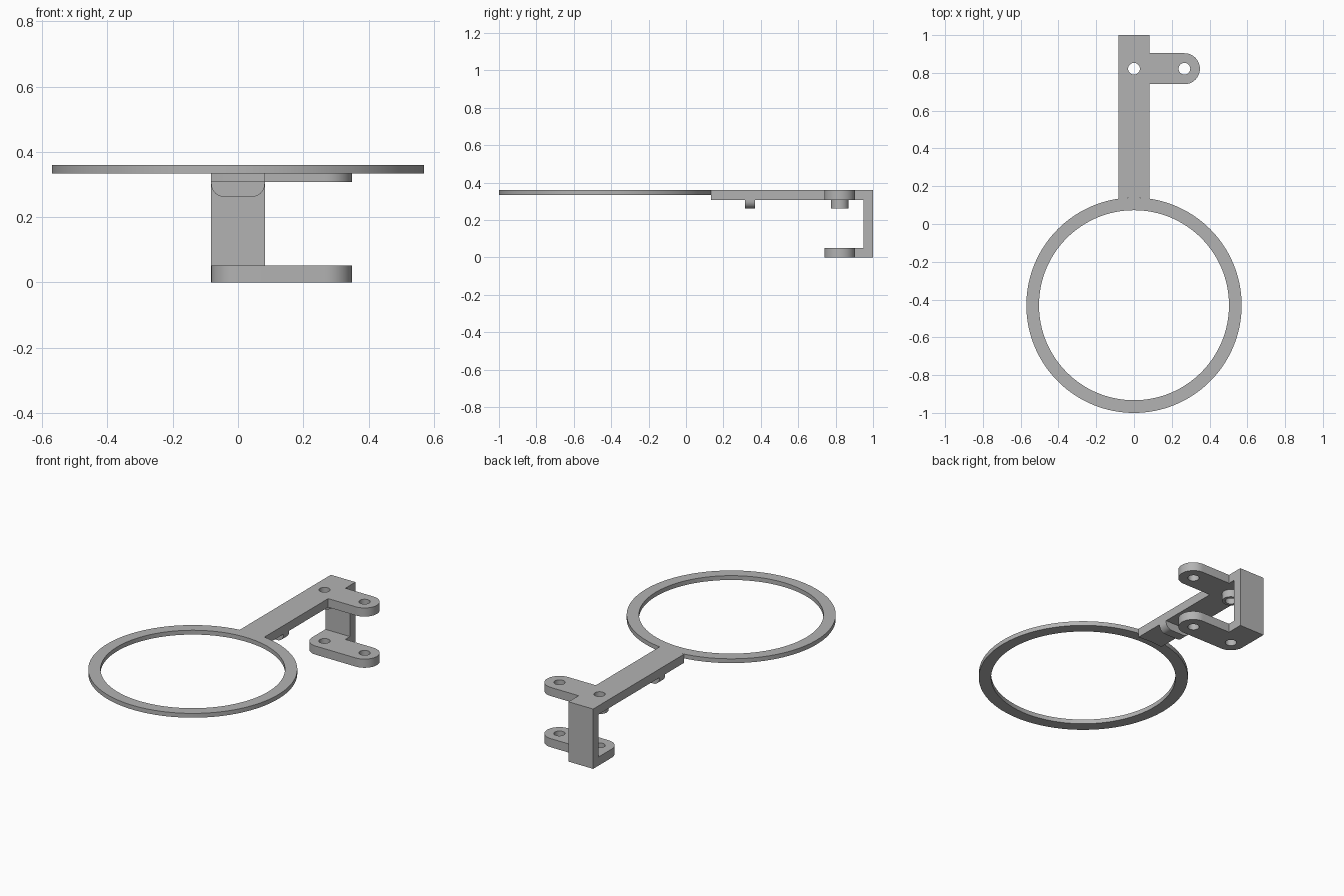
import bpy, bmesh
from math import pi, sin, cos, asin, radians

if "Cube" in bpy.data.objects:
    bpy.data.objects.remove(bpy.data.objects["Cube"], do_unlink=True)

grey = bpy.data.materials.new("plain grey")
grey.use_nodes = True
colour = (0.45, 0.45, 0.45, 1)
grey.diffuse_color = colour
grey.node_tree.nodes["Principled BSDF"].inputs["Base Color"].default_value = colour

# Main dimensions
HALF = 0.082            # half width of the arm and radius of the tab ends
TOP, PLATE = 0.36, 0.052
UNDER = TOP - PLATE     # underside of the arm
WALL = 0.948            # inner face of the back wall
PIN_Y, PIN_X, HOLE = 0.822, 0.267, 0.031
RING_Y, RING_OUT, RING_IN = -0.43, 0.57, 0.503


def arc(cx, cy, r, start, end, n=24):
    """Points along an arc, angles in degrees."""
    angles = [radians(start + (end - start) * i / n) for i in range(n + 1)]
    return [(cx + r * cos(a), cy + r * sin(a)) for a in angles]


def circle(cx, cy, r, n=32):
    return arc(cx, cy, r, 0, 360, n)[:-1]


def prism(name, loops, low, high, upright=False):
    """Extrude an outline with holes along z, or along y when upright."""
    curve = bpy.data.curves.new(name, "CURVE")
    curve.dimensions = "2D"
    curve.fill_mode = "BOTH"
    curve.extrude = (high - low) / 2
    for loop in loops:
        spline = curve.splines.new("POLY")
        spline.points.add(len(loop) - 1)
        for point, (x, y) in zip(spline.points, loop):
            point.co = (x, y, 0, 1)
        spline.use_cyclic_u = True
    obj = bpy.data.objects.new(name, curve)
    bpy.context.collection.objects.link(obj)
    middle = (low + high) / 2
    obj.location = (0, middle, 0) if upright else (0, 0, middle)
    if upright:
        obj.rotation_euler.x = pi / 2
    bpy.ops.object.select_all(action="DESELECT")
    obj.select_set(True)
    bpy.context.view_layer.objects.active = obj
    bpy.ops.object.convert(target="MESH")
    obj = bpy.context.object
    bm = bmesh.new()
    bm.from_mesh(obj.data)
    bmesh.ops.remove_doubles(bm, verts=bm.verts, dist=0.0001)
    bmesh.ops.recalc_face_normals(bm, faces=bm.faces)
    bm.to_mesh(obj.data)
    bm.free()
    obj.data.materials.clear()
    obj.data.materials.append(grey)
    bpy.ops.object.shade_smooth_by_angle(angle=radians(30))
    return obj


pin_holes = [circle(0, PIN_Y, HOLE), circle(PIN_X, PIN_Y, HOLE)]
tab_end = arc(PIN_X, PIN_Y, HALF, -90, 90)

# Large thin hoop
prism("hoop", [circle(0, RING_Y, RING_OUT, 128), circle(0, RING_Y, RING_IN, 128)],
      0.334, TOP)

# Arm with side tab, its root following the hoop
spread = asin(HALF / RING_OUT) * 180 / pi
root = arc(0, RING_Y, RING_OUT, 90 + spread, 90 - spread, 12)
arm = root + [(HALF, PIN_Y - HALF)] + tab_end + [(HALF, PIN_Y + HALF), (HALF, WALL), (-HALF, WALL)]
prism("arm", [arm] + pin_holes, UNDER, TOP)

# Lower tab, rounded at both ends and joined to the back wall
lower = arc(0, PIN_Y, HALF, 180, 270) + tab_end
lower += [(HALF, PIN_Y + HALF), (HALF, WALL), (-HALF, WALL)]
prism("lower_tab", [lower] + pin_holes, 0, PLATE)

# Back wall
prism("back_wall", [[(-HALF, WALL), (HALF, WALL), (HALF, 1), (-HALF, 1)]], 0, TOP)

# Hollow boss under the arm
prism("boss", [circle(0, PIN_Y, 0.048), circle(0, PIN_Y, HOLE)], 0.262, UNDER)

# Cross rib under the arm with rounded lower corners
r = 0.04
rib = [(HALF, UNDER), (-HALF, UNDER)]
rib += arc(-HALF + r, 0.262 + r, r, 180, 270, 12) + arc(HALF - r, 0.262 + r, r, 270, 360, 12)
prism("cross_rib", [rib], 0.315, 0.37, upright=True)
